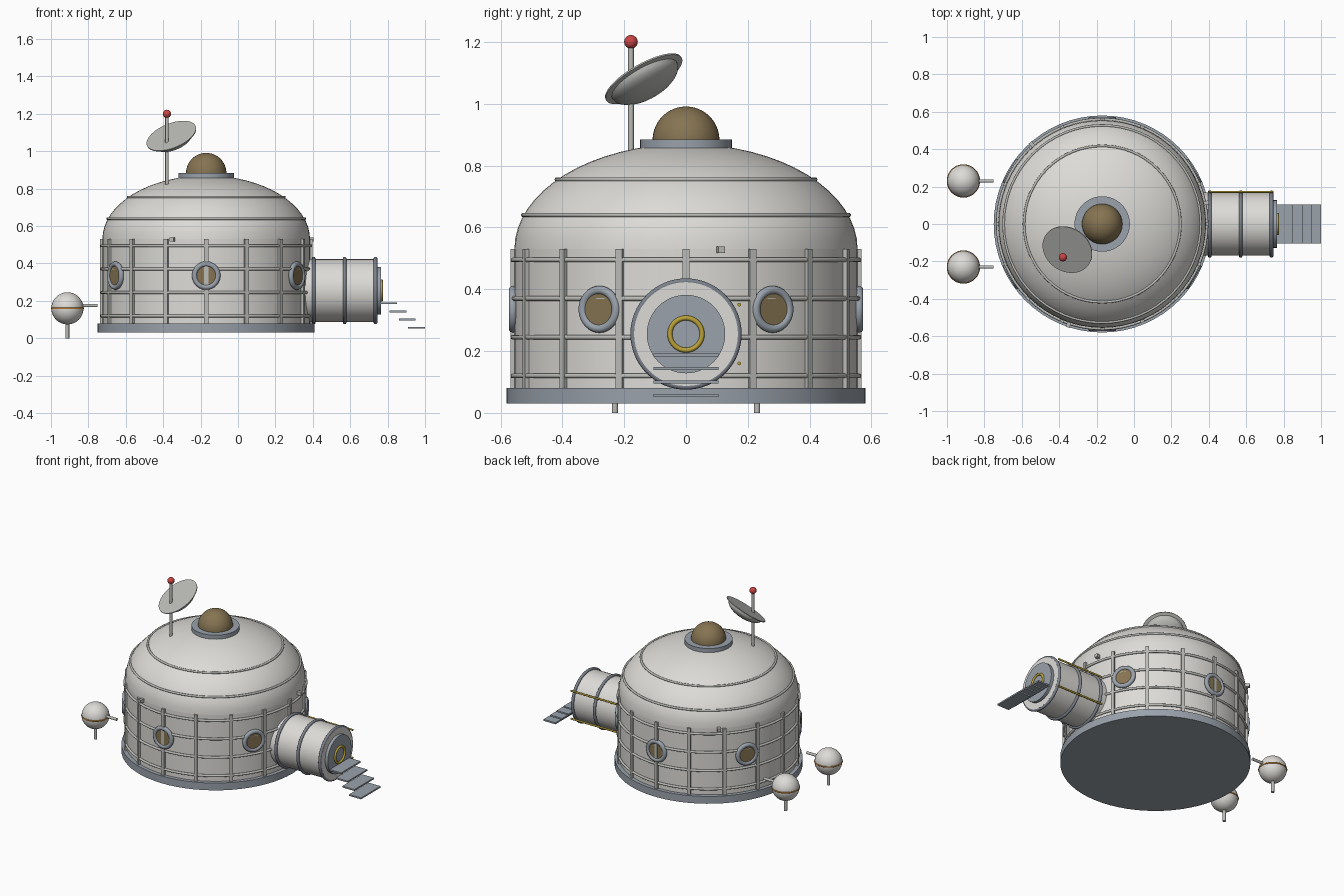
import bpy, bmesh, math
from mathutils import Vector

cube = bpy.data.objects.get("Cube")
if cube:
    bpy.data.objects.remove(cube, do_unlink=True)

HUB = Vector((-0.17, 0, 0))
WALL = 0.555
X, Z = Vector((1, 0, 0)), Vector((0, 0, 1))


def material(name, *rgb):
    m = bpy.data.materials.new(name)
    m.use_nodes = True
    m.diffuse_color = (*rgb, 1)
    m.node_tree.nodes["Principled BSDF"].inputs["Base Color"].default_value = (*rgb, 1)
    return m


SHELL = material("warm white shell", 0.72, 0.71, 0.68)
RIB = material("light grey metal", 0.5, 0.5, 0.48)
STEEL = material("blue grey steel", 0.32, 0.36, 0.41)
DARK = material("dark steel", 0.2, 0.22, 0.26)
GLASS = material("amber brown glass", 0.24, 0.175, 0.085)
GOLD = material("gold trim", 0.5, 0.36, 0.04)
ORANGE = material("orange band", 0.55, 0.24, 0.04)
RED = material("red beacon", 0.58, 0.06, 0.06)


def finish(obj, name, mat, axis=Z):
    obj.name = name
    obj.data.materials.append(mat)
    obj.rotation_mode = "QUATERNION"
    obj.rotation_quaternion = Vector(axis).to_track_quat("Z", "Y")
    bpy.ops.object.select_all(action="DESELECT")
    obj.select_set(True)
    bpy.context.view_layer.objects.active = obj
    bpy.ops.object.shade_smooth_by_angle(angle=math.radians(40))
    return obj


def lathe(name, mat, profile, loc, axis=Z, steps=64):
    """Revolve (radius, height) points around the given axis."""
    bm = bmesh.new()
    verts = [bm.verts.new((r, 0, h)) for r, h in profile]
    edges = [bm.edges.new(pair) for pair in zip(verts, verts[1:])]
    bmesh.ops.spin(bm, geom=verts + edges, angle=math.tau, steps=steps,
                   axis=Z, cent=(0, 0, 0))
    bmesh.ops.remove_doubles(bm, verts=bm.verts, dist=1e-5)
    bmesh.ops.recalc_face_normals(bm, faces=bm.faces)
    mesh = bpy.data.meshes.new(name)
    bm.to_mesh(mesh)
    bm.free()
    obj = bpy.data.objects.new(name, mesh)
    bpy.context.collection.objects.link(obj)
    obj.location = loc
    return finish(obj, name, mat, axis)


def rod(name, mat, start, end, radius, sides=16):
    start, end = Vector(start), Vector(end)
    bpy.ops.mesh.primitive_cylinder_add(vertices=sides, radius=radius,
                                        depth=(end - start).length,
                                        location=(start + end) / 2)
    return finish(bpy.context.object, name, mat, end - start)


def ring(name, mat, loc, major, minor, axis=Z):
    bpy.ops.mesh.primitive_torus_add(major_radius=major, minor_radius=minor,
                                     major_segments=64, minor_segments=10, location=loc)
    return finish(bpy.context.object, name, mat, axis)


def ball(name, mat, loc, radius):
    bpy.ops.mesh.primitive_uv_sphere_add(segments=32, ring_count=16,
                                         radius=radius, location=loc)
    return finish(bpy.context.object, name, mat)


def box(name, mat, loc, size, turn=0):
    bpy.ops.mesh.primitive_cube_add(size=1, location=loc)
    obj = bpy.context.object
    obj.scale = size
    obj.name = name
    obj.rotation_euler.z = turn
    obj.data.materials.append(mat)
    return obj


def around(angle, radius, z):
    return HUB + Vector((radius * math.cos(angle), radius * math.sin(angle), z))


# Foundation, wall and domed roof
rod("foundation", STEEL, HUB + Z * 0.03, HUB + Z * 0.08, 0.58, 64)
rod("wall", SHELL, HUB + Z * 0.07, HUB + Z * 0.53, WALL, 64)
arc = [i * math.pi / 32 for i in range(17)]
lathe("roof", SHELL, [(WALL * math.cos(a), 0.34 * math.sin(a)) for a in arc], HUB + Z * 0.53)
for z, r in ((0.64, 0.527), (0.755, 0.418)):
    ring("roof_band", RIB, HUB + Z * z, r, 0.007)

# Wall lattice
for z in (0.12, 0.245, 0.37, 0.495):
    ring("wall_hoop", RIB, HUB + Z * z, 0.56, 0.008)
for i in range(16):
    a = i * math.tau / 16
    box("wall_rib", RIB, around(a, 0.558, 0.305), (0.02, 0.022, 0.45), a)

# Round windows
for i in range(6):
    a = math.radians(30 + 60 * i)
    out = around(a, 1, 0) - HUB
    rod("window_glass", GLASS, around(a, 0.535, 0.335), around(a, 0.567, 0.335), 0.056, 32)
    ring("window_frame", STEEL, around(a, 0.56, 0.335), 0.062, 0.014, out)

# Small wall lamps
for i in range(3):
    a = 0.2 + i * math.tau / 3
    box("wall_lamp", RIB, around(a, 0.567, 0.528), (0.03, 0.022, 0.022), a)

# Skylight
rod("skylight_collar", STEEL, HUB + Z * 0.84, HUB + Z * 0.885, 0.148, 48)
lathe("skylight", GLASS, [(0.108 * math.cos(a), 0.108 * math.sin(a)) for a in arc],
      HUB + Z * 0.883, steps=40)

# Mast, beacon and tilted dish
mast = Vector((-0.38, -0.178, 0))
rod("mast", RIB, mast + Z * 0.8, mast + Z * 1.2, 0.009)
ball("beacon", RED, mast + Z * 1.2, 0.022)
bowl = [(0.12 * math.cos(a), -0.008 - 0.052 * math.sin(a)) for a in arc[::2]]
lathe("dish", RIB, [(0, 0), (0.14, 0), (0.14, -0.005)] + bowl,
      (-0.357, -0.138, 1.083), (-0.33, -0.466, 0.82), 48)

# Airlock tunnel
lock = Vector((0, 0, 0.255))
rod("airlock_tunnel", SHELL, lock + X * 0.33, lock + X * 0.745, 0.168, 48)
for x in (0.405, 0.57, 0.735):
    ring("airlock_hoop", DARK, lock + X * x, 0.17, 0.01, X)
rod("airlock_door", STEEL, lock + X * 0.74, lock + X * 0.765, 0.127, 48)
ring("door_wheel", GOLD, lock + X * 0.767, 0.052, 0.008, X)
for z in (0.16, 0.35):
    rod("side_rail", GOLD, (0.4, 0.172, z), (0.745, 0.172, z), 0.006, 10)

# Entry steps
for i in range(4):
    box("step", STEEL, (0.805 + 0.05 * i, 0, 0.187 - 0.0435 * i), (0.09, 0.21, 0.01))

# Storage tanks
for y in (-0.23, 0.23):
    tank = Vector((-0.912, y, 0.16))
    ball("tank", SHELL, tank, 0.086)
    ring("tank_band", ORANGE, tank, 0.084, 0.005)
    rod("tank_leg", RIB, (tank.x, y, 0), (tank.x, y, 0.09), 0.01)
    rod("tank_pipe", RIB, (-0.85, y, 0.175), (-0.75, y, 0.175), 0.009)
